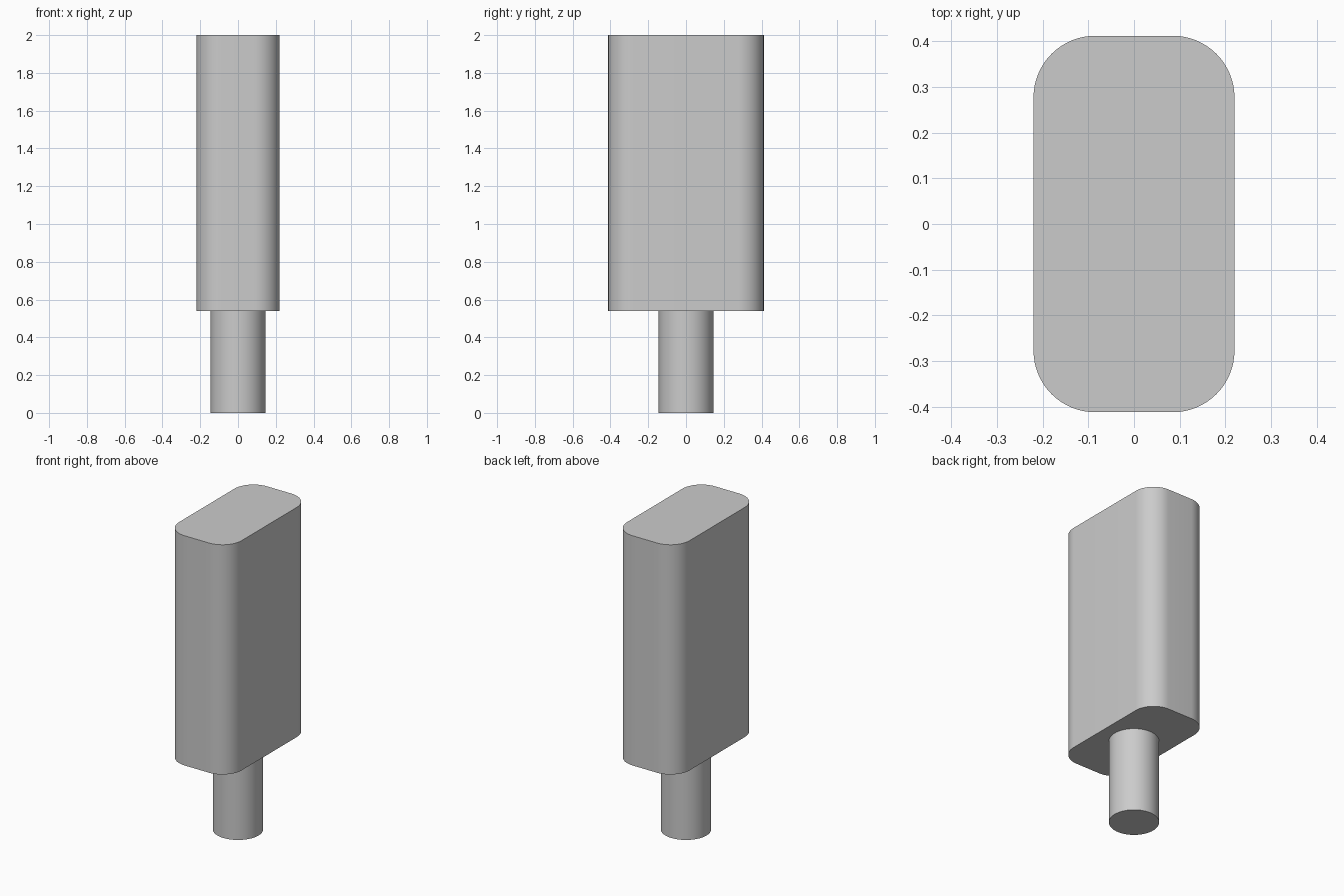
import bpy
import bmesh
from math import cos, sin, pi, radians

cube = bpy.data.objects.get("Cube")
if cube:
    bpy.data.objects.remove(cube, do_unlink=True)

grey = bpy.data.materials.new("light_grey")
grey.use_nodes = True
colour = (0.6, 0.6, 0.6, 1.0)
grey.diffuse_color = colour
grey.node_tree.nodes["Principled BSDF"].inputs["Base Color"].default_value = colour


def rounded_outline(half_x, half_y, radius, steps):
    """Anticlockwise rounded rectangle; a circle when radius fills it."""
    points = []
    for corner, (sx, sy) in enumerate([(1, 1), (-1, 1), (-1, -1), (1, -1)]):
        for i in range(steps + 1):
            a = (corner + i / steps) * pi / 2
            points.append((sx * (half_x - radius) + radius * cos(a),
                           sy * (half_y - radius) + radius * sin(a)))
    return points


def extrude_part(name, outline, bottom, top):
    bm = bmesh.new()
    face = bm.faces.new([bm.verts.new((x, y, bottom)) for x, y in outline])
    result = bmesh.ops.extrude_face_region(bm, geom=[face], use_keep_orig=True)
    for v in result["geom"]:
        if isinstance(v, bmesh.types.BMVert):
            v.co.z = top
    bmesh.ops.remove_doubles(bm, verts=bm.verts, dist=0.0001)
    bmesh.ops.recalc_face_normals(bm, faces=bm.faces)
    mesh = bpy.data.meshes.new(name)
    bm.to_mesh(mesh)
    bm.free()
    mesh.materials.append(grey)
    obj = bpy.data.objects.new(name, mesh)
    bpy.context.collection.objects.link(obj)
    bpy.ops.object.select_all(action="DESELECT")
    obj.select_set(True)
    bpy.context.view_layer.objects.active = obj
    bpy.ops.object.shade_smooth_by_angle(angle=radians(30))
    return obj


# Round stem and the rounded block standing on it
extrude_part("stem", rounded_outline(0.145, 0.145, 0.145, 16), 0.0, 0.54)
extrude_part("body", rounded_outline(0.22, 0.412, 0.135, 16), 0.54, 2.0)
